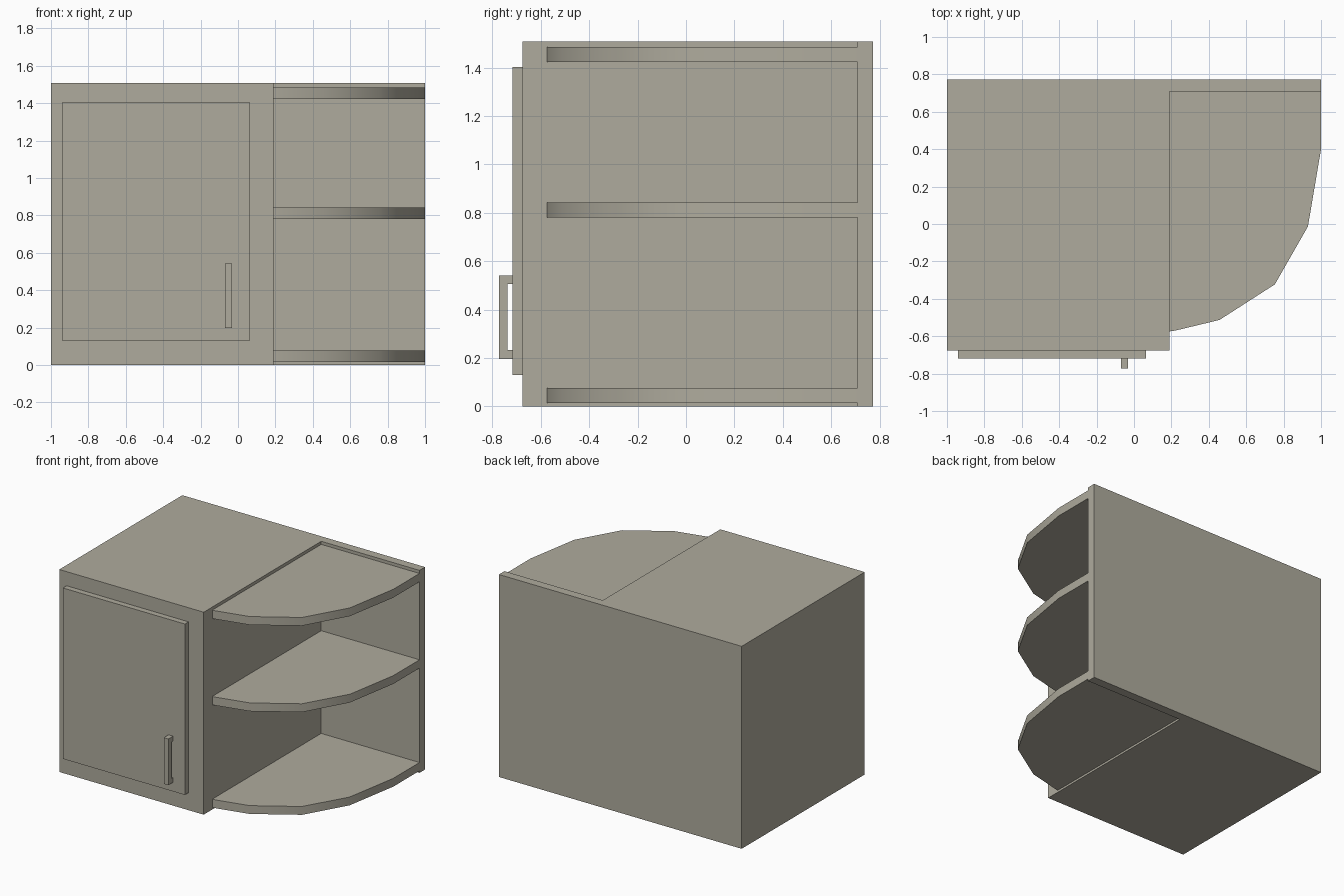
import bpy, bmesh
from mathutils import Vector

if "Cube" in bpy.data.objects:
    bpy.data.objects.remove(bpy.data.objects["Cube"])

mat = bpy.data.materials.new("warm_grey")
mat.diffuse_color = (0.43, 0.41, 0.34, 1)
mat.use_nodes = True
mat.node_tree.nodes["Principled BSDF"].inputs["Base Color"].default_value = mat.diffuse_color


def prism(name, points, extrude, smooth=False):
    """Extrude a closed 3D outline along a vector."""
    bm = bmesh.new()
    face = bm.faces.new([bm.verts.new(p) for p in points])
    res = bmesh.ops.extrude_face_region(bm, geom=[face], use_keep_orig=True)
    verts = [v for v in res["geom"] if isinstance(v, bmesh.types.BMVert)]
    bmesh.ops.translate(bm, verts=verts, vec=Vector(extrude))
    bmesh.ops.recalc_face_normals(bm, faces=bm.faces)
    mesh = bpy.data.meshes.new(name)
    bm.to_mesh(mesh)
    bm.free()
    mesh.materials.append(mat)
    obj = bpy.data.objects.new(name, mesh)
    bpy.context.collection.objects.link(obj)
    if smooth:
        bpy.ops.object.select_all(action="DESELECT")
        obj.select_set(True)
        bpy.context.view_layer.objects.active = obj
        bpy.ops.object.shade_smooth_by_angle(angle=0.61)
    return obj


# Closed cupboard and back panel in one L-shaped body
body = [(-1, -0.675), (0.19, -0.675), (0.19, 0.708), (1, 0.708), (1, 0.773), (-1, 0.773)]
prism("cabinet_body", [(x, y, 0) for x, y in body], (0, 0, 1.508))

# Door
door = [(-0.94, 0.13), (0.065, 0.13), (0.065, 1.403), (-0.94, 1.403)]
prism("door", [(x, -0.675, z) for x, z in door], (0, -0.043, 0))

# C-shaped handle
handle = [(-0.718, 0.197), (-0.773, 0.197), (-0.773, 0.542), (-0.718, 0.542),
          (-0.718, 0.505), (-0.738, 0.505), (-0.738, 0.233), (-0.718, 0.233)]
prism("door_handle", [(-0.07, y, z) for y, z in handle], (0.037, 0, 0))

# Three rounded open shelves
shelf = [(0.19, 0.708), (1, 0.708), (1, 0.4), (0.93, -0.013), (0.753, -0.323),
         (0.457, -0.513), (0.22, -0.57), (0.19, -0.574)]
for name, z in (("bottom_shelf", 0.015), ("middle_shelf", 0.78), ("top_shelf", 1.423)):
    prism(name, [(x, y, z) for x, y in shelf], (0, 0, 0.062), smooth=True)
